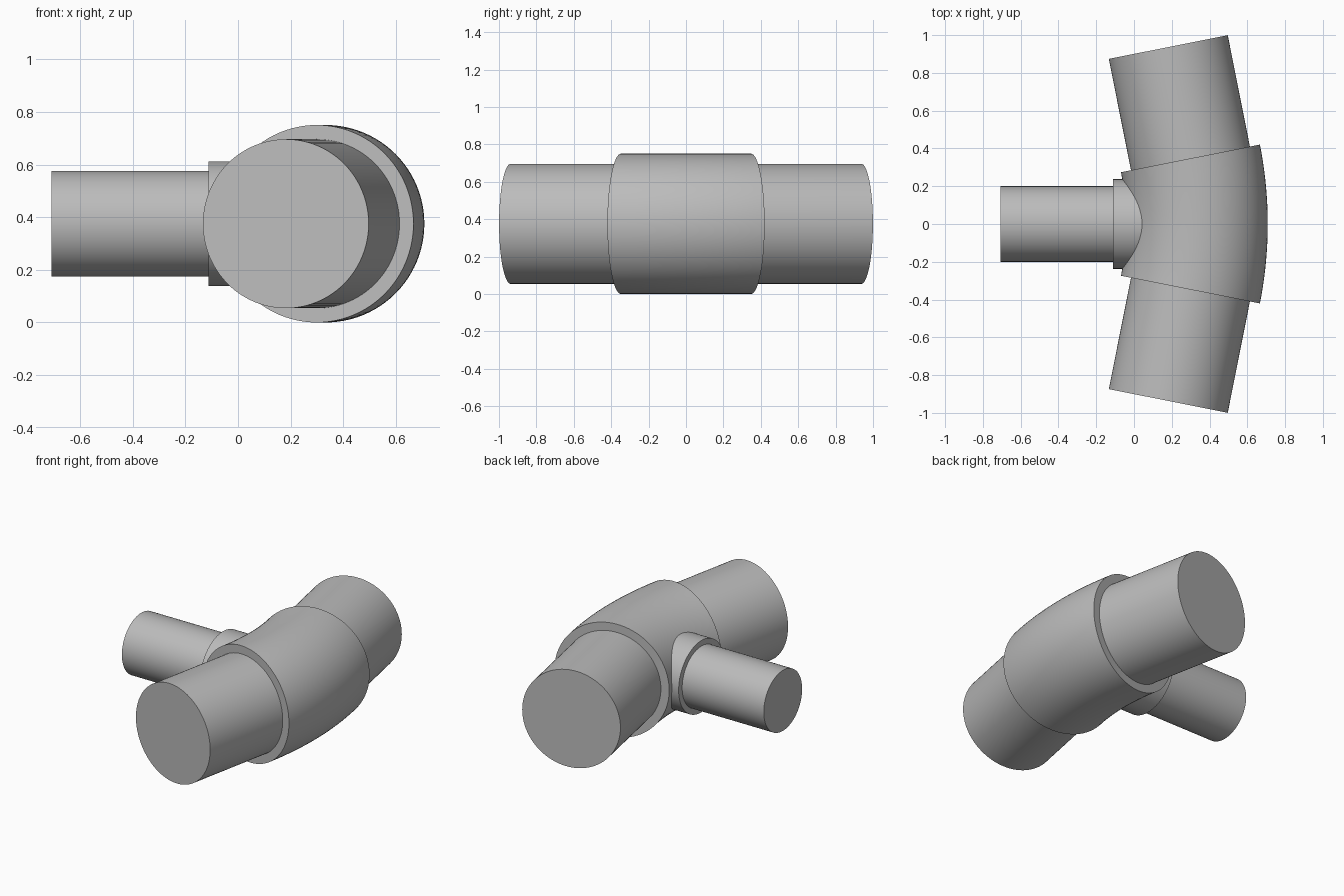
import bpy, bmesh
from math import sin, cos, pi, radians
from mathutils import Vector

cube = bpy.data.objects.get("Cube")
if cube:
    bpy.data.objects.remove(cube, do_unlink=True)

grey = bpy.data.materials.new("plain grey")
grey.use_nodes = True
colour = (0.5, 0.5, 0.5, 1)
grey.diffuse_color = colour
grey.node_tree.nodes["Principled BSDF"].inputs["Base Color"].default_value = colour

SIDES = 96
AXIS_Z = 0.375       # height of all centre lines
BEND_R = 1.78        # bend radius of the main run
MID_X = 0.333        # centre line at the middle of the bend
HALF = radians(11.25)
LEG = 0.601          # straight length beyond the sleeve


def sweep(name, radius, stations):
    """Capped round bar through (centre, direction) stations."""
    bm = bmesh.new()
    rings = []
    for centre, direction in stations:
        side = direction.cross(Vector((0, 0, 1)))
        rings.append([bm.verts.new(centre + radius * (side * cos(a) + Vector((0, 0, sin(a)))))
                      for a in (2 * pi * i / SIDES for i in range(SIDES))])
    for r0, r1 in zip(rings, rings[1:]):
        for i in range(SIDES):
            j = (i + 1) % SIDES
            bm.faces.new((r0[i], r0[j], r1[j], r1[i]))
    bm.faces.new(rings[0])
    bm.faces.new(rings[-1])
    bmesh.ops.recalc_face_normals(bm, faces=bm.faces)
    mesh = bpy.data.meshes.new(name)
    bm.to_mesh(mesh)
    bm.free()
    mesh.materials.append(grey)
    obj = bpy.data.objects.new(name, mesh)
    bpy.context.collection.objects.link(obj)
    bpy.ops.object.select_all(action='DESELECT')
    obj.select_set(True)
    bpy.context.view_layer.objects.active = obj
    bpy.ops.object.shade_smooth_by_angle(angle=radians(30))
    return obj


def bend(angle):
    centre = Vector((MID_X - BEND_R + BEND_R * cos(angle), BEND_R * sin(angle), AXIS_Z))
    return centre, Vector((-sin(angle), cos(angle), 0))


# Curved sleeve and the main pipe running through it
STEPS = 24
arc = [bend(HALF * (2 * i / STEPS - 1)) for i in range(STEPS + 1)]
sweep("bend_sleeve", 0.375, arc)
(first, d0), (last, d1) = arc[0], arc[-1]
sweep("main_pipe", 0.321, [(first - d0 * LEG, d0)] + arc + [(last + d1 * LEG, d1)])


# Side branch and its collar
def branch(name, radius, x_start, x_end):
    along = Vector((1, 0, 0))
    sweep(name, radius, [(Vector((x, 0, AXIS_Z)), along) for x in (x_start, x_end)])


branch("branch_collar", 0.237, -0.112, 0.25)
branch("branch_pipe", 0.2, -0.708, 0.2)
